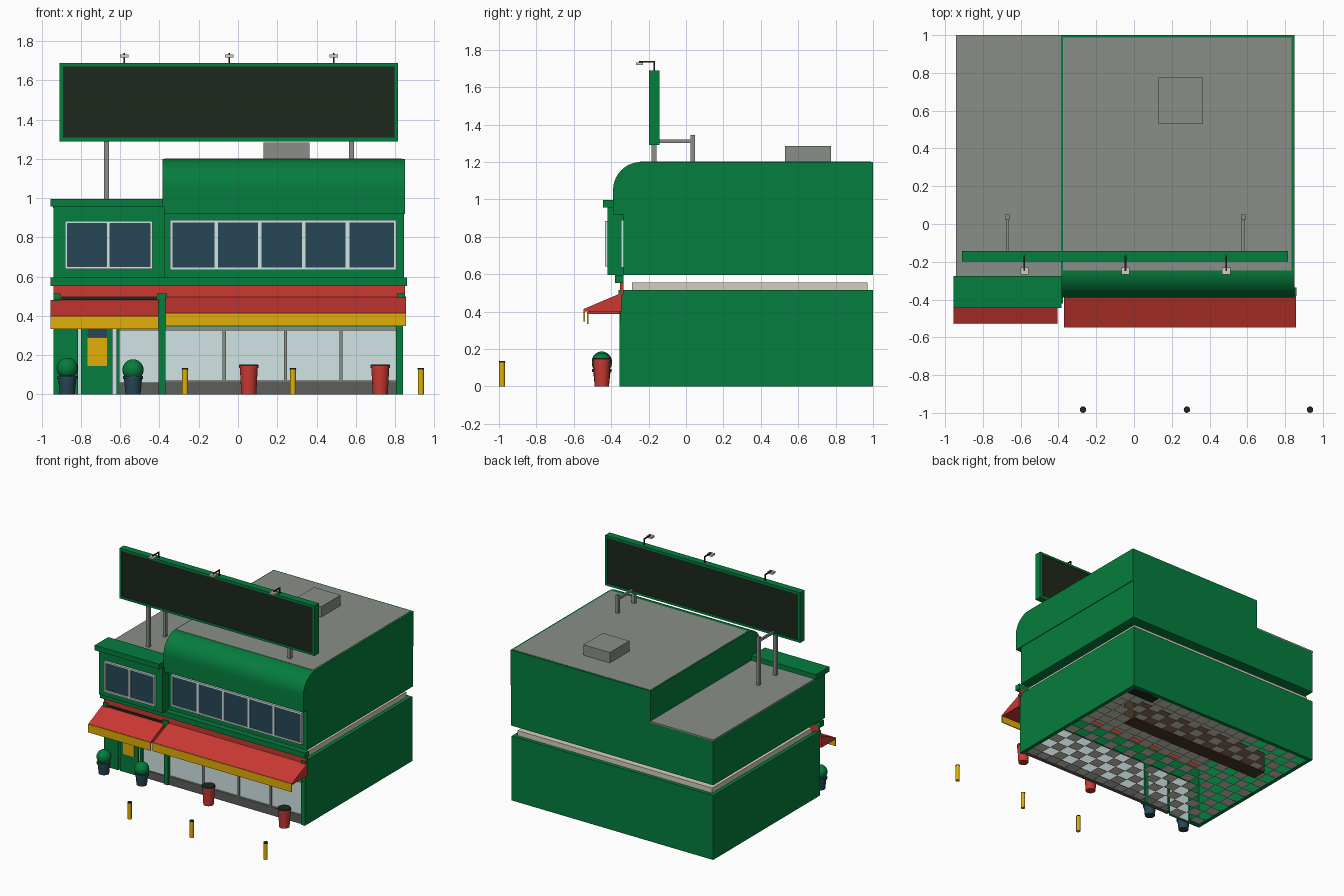
import bpy, bmesh, math
from mathutils import Matrix

COLOURS = {
    "green": (0.0015, 0.205, 0.047), "red": (0.60, 0.040, 0.032),
    "amber": (0.76, 0.43, 0.002), "roof_grey": (0.255, 0.275, 0.245),
    "pale_glass": (0.64, 0.77, 0.77), "navy": (0.020, 0.062, 0.092),
    "cream": (0.66, 0.62, 0.52), "near_black": (0.012, 0.021, 0.012),
    "dark_grey": (0.11, 0.11, 0.10), "brown": (0.065, 0.036, 0.022),
}
MATS = {}
for key, rgb in COLOURS.items():
    MATS[key] = bpy.data.materials.new(key)
    MATS[key].diffuse_color = (*rgb, 1)


def finish(name, bm, *mats, smooth=False):
    bmesh.ops.recalc_face_normals(bm, faces=bm.faces)
    me = bpy.data.meshes.new(name)
    bm.to_mesh(me)
    bm.free()
    ob = bpy.data.objects.new(name, me)
    bpy.context.collection.objects.link(ob)
    for m in mats:
        me.materials.append(MATS[m])
    if smooth:
        bpy.ops.object.select_all(action='DESELECT')
        ob.select_set(True)
        bpy.context.view_layer.objects.active = ob
        bpy.ops.object.shade_smooth_by_angle(angle=math.radians(35))
    return ob


def boxes(name, mat, *bounds):
    """One object from boxes given as x0, x1, y0, y1, z0, z1."""
    bm = bmesh.new()
    for x0, x1, y0, y1, z0, z1 in bounds:
        m = Matrix.Translation(((x0 + x1) / 2, (y0 + y1) / 2, (z0 + z1) / 2))
        bmesh.ops.create_cube(bm, size=1, matrix=m @ Matrix.Diagonal((x1 - x0, y1 - y0, z1 - z0, 1)))
    return finish(name, bm, mat)


def prism(name, mat, profile, x0, x1, smooth=False):
    """Extrude a (y, z) profile along x."""
    bm = bmesh.new()
    face = bm.faces.new([bm.verts.new((x0, y, z)) for y, z in profile])
    ext = bmesh.ops.extrude_face_region(bm, geom=[face])
    bmesh.ops.translate(bm, vec=(x1 - x0, 0, 0),
                        verts=[v for v in ext["geom"] if isinstance(v, bmesh.types.BMVert)])
    return finish(name, bm, mat, smooth=smooth)


def cone(name, mat, x, y, z0, z1, r0, r1, sides=20):
    bm = bmesh.new()
    bmesh.ops.create_cone(bm, cap_ends=True, segments=sides, radius1=r0, radius2=r1,
                          depth=z1 - z0, matrix=Matrix.Translation((x, y, (z0 + z1) / 2)))
    return finish(name, bm, mat, smooth=True)


def frame(x0, x1, z0, z1, w, y0, y1, bars=()):
    """Bounds of a rectangular frame with upright bars."""
    out = [(x0, x1, y0, y1, z0, z0 + w), (x0, x1, y0, y1, z1 - w, z1),
           (x0, x0 + w, y0, y1, z0 + w, z1 - w), (x1 - w, x1, y0, y1, z0 + w, z1 - w)]
    return out + [(b - 0.009, b + 0.009, y0, y1, z0 + w, z1 - w) for b in bars]


# Ground floor shell, open at the front
boxes("lower_walls", "green",
      (-0.94, -0.91, -0.35, 1, 0, 0.515), (0.81, 0.84, -0.35, 1, 0, 0.515),
      (-0.91, 0.81, 0.97, 1, 0, 0.515))
boxes("front_header", "green", (-0.91, 0.81, -0.345, -0.31, 0.345, 0.495))
boxes("floor_gap_band", "cream", (-0.91, 0.81, -0.29, 0.97, 0.505, 0.555))

# Open checker of floor tiles
bm = bmesh.new()
cols, rows = 18, 14
w, d = 1.72 / cols, 1.30 / rows
for i in range(cols):
    for j in range(rows):
        if (i + j) % 2 == 0:
            x, y = -0.91 + i * w, -0.33 + j * d
            bm.faces.new([bm.verts.new(p) for p in (
                (x, y, 0.004), (x + w, y, 0.004), (x + w, y + d, 0.004), (x, y + d, 0.004))])
finish("floor_tiles", bm, "cream")
boxes("counter", "brown", (-0.78, 0.52, 0.50, 0.62, 0, 0.17))
boxes("back_cabinet", "near_black", (0.56, 0.80, 0.88, 0.96, 0, 0.2))

# Shopfront: base, glazing, mullions and posts
boxes("shop_base", "dark_grey", (-0.37, 0.81, -0.345, -0.315, 0, 0.065),
      (-0.605, -0.40, -0.345, -0.315, 0, 0.06))
boxes("shop_glass", "pale_glass", (-0.37, 0.81, -0.332, -0.325, 0.065, 0.345),
      (-0.605, -0.40, -0.332, -0.325, 0.06, 0.345), (-0.82, -0.60, -0.332, -0.325, 0, 0.345))
boxes("shop_mullions", "roof_grey", (-0.37, 0.81, -0.343, -0.332, 0.327, 0.345),
      (-0.37, 0.81, -0.343, -0.332, 0.062, 0.07), (-0.605, -0.40, -0.343, -0.332, 0.327, 0.345),
      *[(x - 0.008, x + 0.008, -0.343, -0.332, 0.07, 0.327) for x in (-0.07, 0.242, 0.525)])
boxes("front_posts", "green", (0.805, 0.84, -0.355, -0.31, 0, 0.35),
      (-0.94, -0.815, -0.35, -0.31, 0, 0.345), (-0.62, -0.605, -0.35, -0.31, 0, 0.345),
      (-0.405, -0.37, -0.356, -0.31, 0, 0.49), (-0.412, -0.363, -0.362, -0.31, 0.48, 0.515),
      (-0.94, -0.905, -0.362, -0.345, 0.48, 0.515), (0.81, 0.85, -0.362, -0.345, 0.495, 0.515))
boxes("door", "green", (-0.80, -0.64, -0.35, -0.333, 0, 0.345))
boxes("door_panel", "amber", (-0.768, -0.668, -0.356, -0.35, 0.145, 0.287))
boxes("door_window", "navy", (-0.768, -0.668, -0.356, -0.35, 0.29, 0.34))

# Fascia and awnings
boxes("fascia", "red", (-0.94, 0.85, -0.352, -0.335, 0.49, 0.552))
boxes("ledge", "green", (-0.955, 0.86, -0.38, -0.335, 0.552, 0.596))
boxes("awning_slot", "near_black", (-0.90, -0.41, -0.357, -0.35, 0.483, 0.50))
for side, x0, x1, y, z, top in (("left", -0.955, -0.405, -0.525, 0.395, 0.482),
                                ("right", -0.37, 0.857, -0.545, 0.41, 0.50)):
    prism(side + "_awning", "red",
          [(-0.345, top), (y, z + 0.005), (y, z - 0.008), (-0.345, z - 0.008)], x0, x1)
    boxes(side + "_valance", "amber", (x0, x1, y - 0.004, y + 0.004, z - 0.062, z + 0.003))

# Upper right block with a rounded front brow
arc = [(-0.24 - 0.15 * math.sin(a), 1.05 + 0.15 * math.cos(a))
       for a in (math.pi / 2 * i / 10 for i in range(11))]
prism("upper_right_block", "green",
      [(1, 0.92), (1, 1.2)] + arc + [(-0.39, 0.92)], -0.385, 0.85, smooth=True)
boxes("upper_right_wall", "green", (-0.385, 0.845, -0.335, 1, 0.597, 0.921))
boxes("right_roof", "roof_grey", (-0.375, 0.835, -0.245, 0.988, 1.196, 1.202))
boxes("roof_unit", "roof_grey", (0.13, 0.365, 0.53, 0.775, 1.20, 1.285))

# Upper left block with cornice
boxes("upper_left_block", "green", (-0.94, -0.385, -0.415, 1, 0.597, 0.95))
boxes("left_roof", "roof_grey", (-0.942, -0.385, -0.28, 1, 0.95, 0.96))
boxes("cornice", "green", (-0.955, -0.385, -0.445, -0.275, 0.957, 0.997),
      (-0.94, -0.385, -0.415, -0.28, 0.94, 0.96))
boxes("corner_pilaster", "green", (-0.405, -0.375, -0.42, -0.335, 0.597, 0.957))

# Upper windows
boxes("left_panes", "navy", (-0.875, -0.44, -0.421, -0.414, 0.645, 0.875))
boxes("left_window_frame", "pale_glass",
      *frame(-0.882, -0.435, 0.64, 0.884, 0.013, -0.433, -0.414, [-0.66]))
boxes("right_panes", "navy", (-0.34, 0.80, -0.341, -0.334, 0.64, 0.88))
boxes("right_window_frame", "pale_glass",
      *frame(-0.347, 0.807, 0.635, 0.889, 0.013, -0.348, -0.334, [-0.112, 0.112, 0.335, 0.558]))

# Roof sign
boxes("sign_frame", "green", (-0.905, 0.81, -0.185, -0.155, 1.295, 1.685),
      *frame(-0.91, 0.815, 1.29, 1.69, 0.018, -0.198, -0.142))
boxes("sign_panels", "near_black", (-0.892, 0.797, -0.193, -0.185, 1.308, 1.672),
      (-0.892, 0.797, -0.155, -0.147, 1.308, 1.672))
for side, x, base in (("left", -0.67, 0.955), ("right", 0.578, 1.20)):
    boxes(side + "_sign_support", "roof_grey",
          (x - 0.013, x + 0.013, -0.185, -0.159, base, 1.30),
          (x - 0.011, x + 0.011, 0.025, 0.049, base, 1.345),
          (x - 0.008, x + 0.008, -0.145, 0.03, 1.302, 1.32))
for i, x in enumerate((-0.58, -0.045, 0.488)):
    boxes(f"lamp_arm_{i}", "near_black", (x - 0.004, x + 0.004, -0.174, -0.166, 1.69, 1.74),
          (x - 0.004, x + 0.004, -0.25, -0.166, 1.732, 1.74))
    boxes(f"lamp_head_{i}", "cream", (x - 0.022, x + 0.022, -0.268, -0.23, 1.718, 1.733))

# Potted bushes beside the door
for i, x in enumerate((-0.87, -0.535)):
    cone(f"bush_pot_{i}", "navy", x, -0.45, 0, 0.08, 0.038, 0.046)
    cone(f"bush_pot_rim_{i}", "navy", x, -0.45, 0.078, 0.094, 0.052, 0.052)
    bm = bmesh.new()
    bmesh.ops.create_uvsphere(bm, u_segments=20, v_segments=12, radius=0.054,
                              matrix=Matrix.Translation((x, -0.45, 0.133 - 0.008 * i)))
    finish(f"bush_{i}", bm, "green", smooth=True)

# Litter bins
for i, x in enumerate((0.055, 0.725)):
    cone(f"bin_{i}", "red", x, -0.45, 0, 0.142, 0.038, 0.046)
    cone(f"bin_rim_{i}", "red", x, -0.45, 0.136, 0.144, 0.05, 0.05)
    cone(f"bin_lid_{i}", "near_black", x, -0.45, 0.144, 0.152, 0.05, 0.048)

# Kerb bollards
for i, x in enumerate((-0.27, 0.28, 0.932)):
    cone(f"bollard_{i}", "amber", x, -0.983, 0, 0.127, 0.016, 0.016, 16)
    cone(f"bollard_cap_{i}", "near_black", x, -0.983, 0.127, 0.135, 0.017, 0.016, 16)
